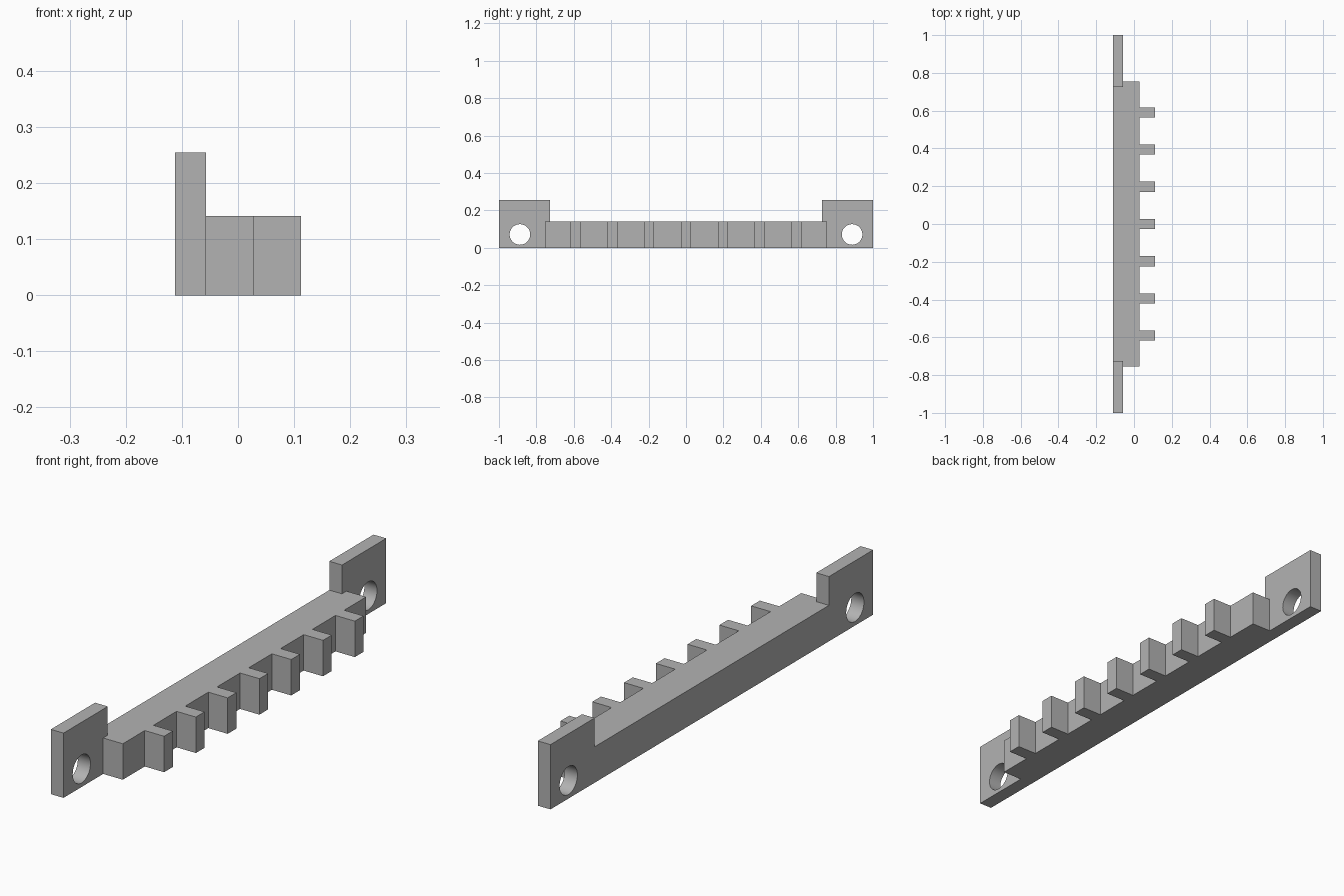
import bpy, math
from mathutils import Vector

if "Cube" in bpy.data.objects:
    bpy.data.objects.remove(bpy.data.objects["Cube"], do_unlink=True)

grey = bpy.data.materials.new("plain grey")
grey.use_nodes = True
colour = (0.45, 0.45, 0.45, 1)
grey.diffuse_color = colour
grey.node_tree.nodes["Principled BSDF"].inputs["Base Color"].default_value = colour

HEIGHT, TAB_TOP = 0.141, 0.254
BACK, PLATE_FRONT, BAR_FRONT, TOOTH_TIP = -0.112, -0.057, 0.028, 0.112
BAR_END, TAB_START = 0.754, 0.726
TEETH, PITCH, TOOTH_HALF = 7, 0.197, 0.027


def prism(name, points, offset):
    """Extrude a closed flat outline along an offset."""
    offset = Vector(offset)
    base = [Vector(p) for p in points]
    n = len(base)
    faces = [tuple(range(n))[::-1], tuple(range(n, 2 * n))]
    faces += [(i, (i + 1) % n, n + (i + 1) % n, n + i) for i in range(n)]
    mesh = bpy.data.meshes.new(name)
    mesh.from_pydata(base + [p + offset for p in base], [], faces)
    mesh.materials.append(grey)
    obj = bpy.data.objects.new(name, mesh)
    bpy.context.collection.objects.link(obj)
    return obj


def combine(target, other, operation):
    """Apply a boolean and discard the helper."""
    mod = target.modifiers.new("join", "BOOLEAN")
    mod.operation, mod.solver, mod.object = operation, "EXACT", other
    bpy.context.view_layer.objects.active = target
    bpy.ops.object.modifier_apply(modifier=mod.name)
    bpy.data.objects.remove(other, do_unlink=True)


# back plate with a raised tab at each end
half = [(1, 0), (1, TAB_TOP), (TAB_START, TAB_TOP), (TAB_START, HEIGHT)]
outline = half + [(-y, z) for y, z in reversed(half)]
rack = prism("toothed_rack", [(BACK, y, z) for y, z in outline],
             (PLATE_FRONT - BACK, 0, 0))

# bar with a row of square teeth
middle = (BACK + PLATE_FRONT) / 2
comb = [(middle, -BAR_END), (BAR_FRONT, -BAR_END)]
for i in range(TEETH):
    y = (i - (TEETH - 1) / 2) * PITCH
    comb += [(BAR_FRONT, y - TOOTH_HALF), (TOOTH_TIP, y - TOOTH_HALF),
             (TOOTH_TIP, y + TOOTH_HALF), (BAR_FRONT, y + TOOTH_HALF)]
comb += [(BAR_FRONT, BAR_END), (middle, BAR_END)]
bar = prism("toothed_bar", [(x, y, 0) for x, y in comb], (0, 0, HEIGHT))
combine(rack, bar, "UNION")

# round mounting holes
for side in (-1, 1):
    bpy.ops.mesh.primitive_cylinder_add(
        vertices=48, radius=0.055, depth=0.2,
        location=(middle, side * 0.888, 0.071), rotation=(0, math.pi / 2, 0))
    cutter = bpy.context.object
    cutter.hide_render = True
    cutter.data.materials.append(grey)
    combine(rack, cutter, "DIFFERENCE")

# smooth hole walls, crisp edges elsewhere
bpy.ops.object.select_all(action="DESELECT")
rack.select_set(True)
bpy.context.view_layer.objects.active = rack
bpy.ops.object.shade_smooth_by_angle(angle=math.radians(30))
